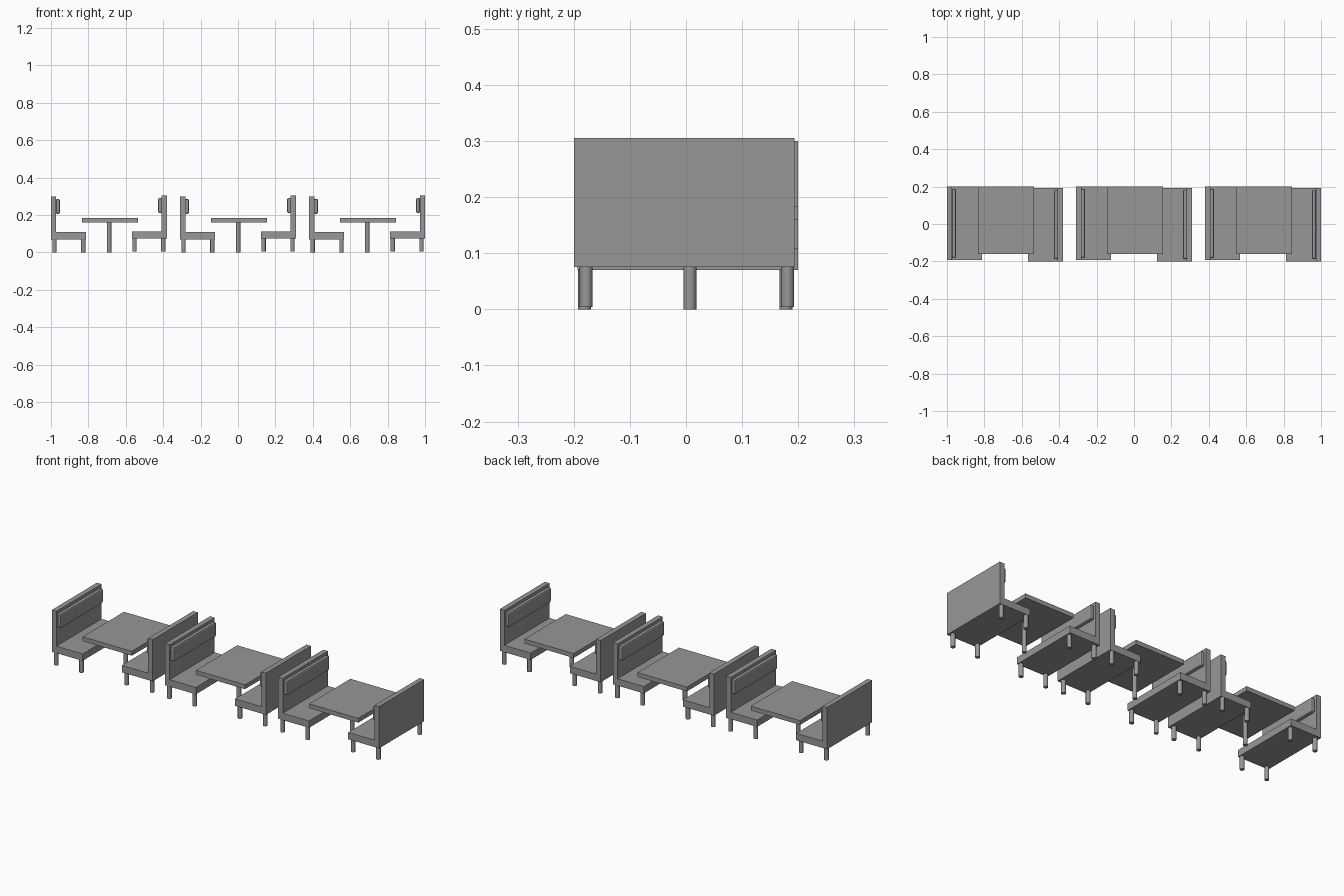
import bpy
import math
from mathutils import Vector

cube = bpy.data.objects.get("Cube")
if cube:
    bpy.data.objects.remove(cube, do_unlink=True)

# Single plain grey finish
GREY = (0.31, 0.31, 0.31, 1.0)
grey = bpy.data.materials.new("plain_grey")
grey.use_nodes = True
grey.diffuse_color = GREY
grey.node_tree.nodes["Principled BSDF"].inputs["Base Color"].default_value = GREY


def box(name, low, high, bevel=0.0):
    """Box between two opposite corners, optionally with rounded edges."""
    low, high = Vector(low), Vector(high)
    bpy.ops.mesh.primitive_cube_add(size=1, location=(low + high) / 2)
    obj = bpy.context.object
    obj.name = name
    obj.scale = [abs(s) for s in high - low]
    bpy.ops.object.transform_apply(location=False, rotation=False, scale=True)
    obj.data.materials.append(grey)
    if bevel:
        mod = obj.modifiers.new("rounded_edges", "BEVEL")
        mod.width = bevel
        mod.segments = 2
    return obj


def post(name, x, y, bottom, top, radius=0.0115):
    """Round upright leg."""
    bpy.ops.mesh.primitive_cylinder_add(
        vertices=24, radius=radius, depth=top - bottom,
        location=(x, y, (bottom + top) / 2))
    obj = bpy.context.object
    obj.name = name
    obj.data.materials.append(grey)
    bpy.ops.object.shade_smooth_by_angle(angle=math.radians(40))


def bench(name, cx, side, lift):
    """Bench facing the table; side is -1 or +1 along x, turned half round."""
    def at(x, y, z):
        return (cx + side * x, side * y, z + lift)

    box(name + "_seat", at(0.122, -0.2, 0.07), at(0.282, 0.193, 0.108))
    box(name + "_back", at(0.282, -0.2, 0.07), at(0.31, 0.193, 0.3))
    box(name + "_cushion", at(0.262, -0.188, 0.206), at(0.284, 0.183, 0.286), 0.008)
    for x in (0.137, 0.291):
        for y in (-0.178, 0.181):
            px, py, _ = at(x, y, 0)
            post(name + "_leg", px, py, lift * 0.8, 0.072 + lift)


# Three identical dining booths in a row
for label, cx in (("right", -0.69), ("middle", 0.0), ("left", 0.69)):
    bench(label + "_booth_west_bench", cx, -1, 0.0)
    bench(label + "_booth_east_bench", cx, 1, 0.005)
    box(label + "_booth_table_top", (cx - 0.145, -0.16, 0.16), (cx + 0.155, 0.2, 0.184))
    post(label + "_booth_table_post", cx + 0.001, 0.007, 0.0, 0.162)
